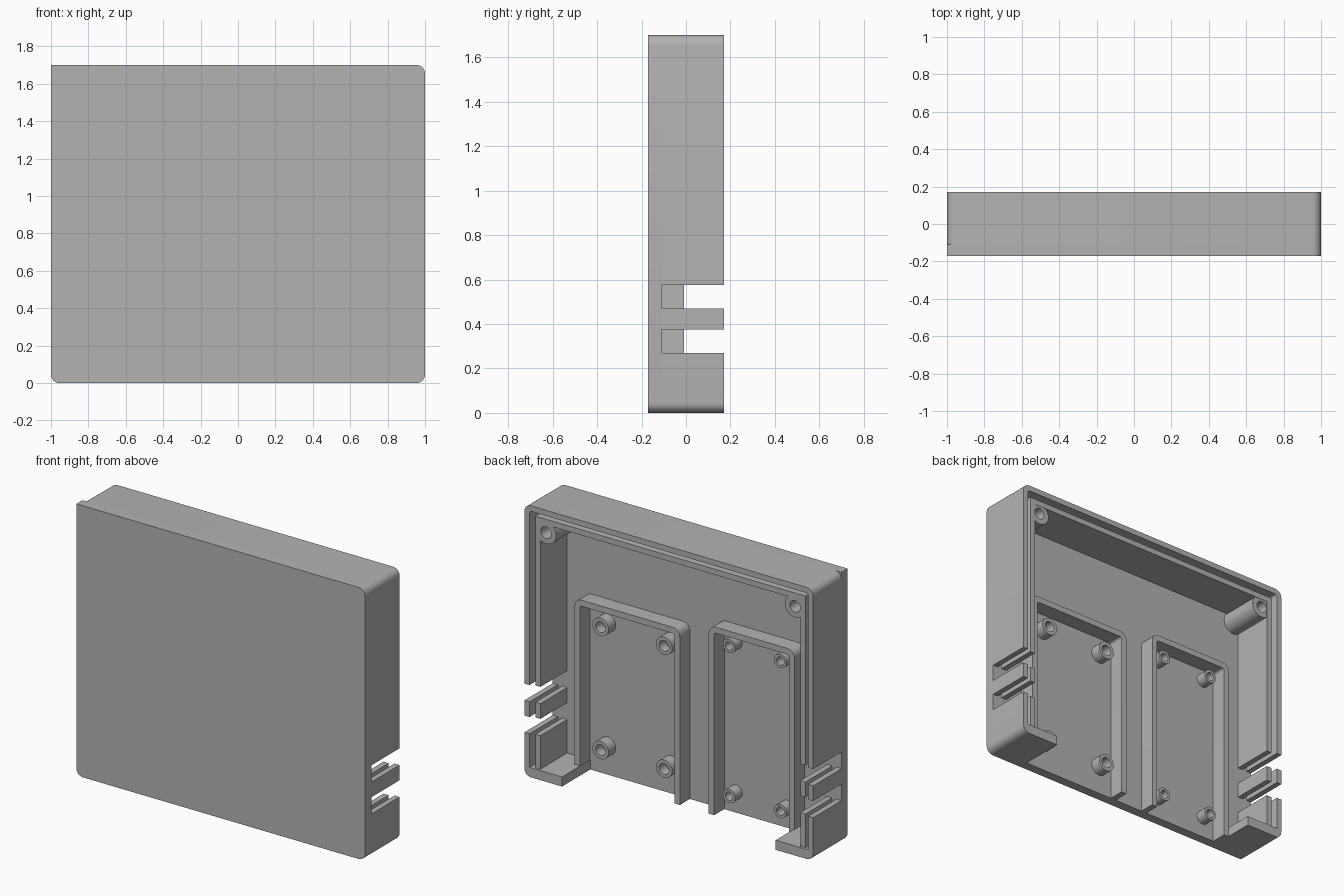
import bpy
import bmesh
import math
from mathutils import Vector

cube = bpy.data.objects.get("Cube")
if cube:
    bpy.data.objects.remove(cube)

grey = bpy.data.materials.new("plain_grey")
grey.use_nodes = True
grey.diffuse_color = (0.45, 0.45, 0.45, 1)
grey.node_tree.nodes["Principled BSDF"].inputs["Base Color"].default_value = (0.45, 0.45, 0.45, 1)

# Depth levels, front to back
FRONT, FLOOR, LOW, LIP, RIM = -0.17, -0.11, -0.01, 0.155, 0.17
TOP = 1.7


def finish(name, bm):
    bmesh.ops.recalc_face_normals(bm, faces=bm.faces)
    mesh = bpy.data.meshes.new(name)
    bm.to_mesh(mesh)
    bm.free()
    mesh.materials.append(grey)
    obj = bpy.data.objects.new(name, mesh)
    bpy.context.collection.objects.link(obj)
    bpy.ops.object.select_all(action='DESELECT')
    obj.select_set(True)
    bpy.context.view_layer.objects.active = obj
    bpy.ops.object.shade_smooth_by_angle(angle=math.radians(30))
    return obj


def fillet(corners, steps=6):
    """Round each square corner (x, z, radius) of an outline."""
    out = []
    n = len(corners)
    for i, (x, z, r) in enumerate(corners):
        p = Vector((x, z))
        if r <= 0:
            out.append(p)
            continue
        d1 = (Vector(corners[i - 1][:2]) - p).normalized()
        d2 = (Vector(corners[(i + 1) % n][:2]) - p).normalized()
        for k in range(steps + 1):
            t = math.pi / 2 * k / steps
            out.append(p + r * (d1 + d2) - r * (d2 * math.cos(t) + d1 * math.sin(t)))
    return out


def prism(name, corners, y0, y1):
    """Extrude an x-z outline along y."""
    bm = bmesh.new()
    face = bm.faces.new([bm.verts.new((p.x, y0, p.y)) for p in fillet(corners)])
    ext = bmesh.ops.extrude_face_region(bm, geom=[face], use_keep_orig=True)
    verts = [v for v in ext["geom"] if isinstance(v, bmesh.types.BMVert)]
    bmesh.ops.translate(bm, verts=verts, vec=(0, y1 - y0, 0))
    return finish(name, bm)


def block(name, x0, x1, z0, z1, y0, y1):
    return prism(name, [(x0, z0, 0), (x1, z0, 0), (x1, z1, 0), (x0, z1, 0)], y0, y1)


def arch(name, x0, x1, z0, z1, t, r, y0, y1):
    """Upside-down U wall of thickness t."""
    ri = max(r - t, 0.015) if r else 0
    a, b = x0 + t, x1 - t
    return prism(name, [(x0, z0, 0), (x0, z1, r), (x1, z1, r), (x1, z0, 0),
                        (b, z0, 0), (b, z1 - t, ri), (a, z1 - t, ri), (a, z0, 0)], y0, y1)


def post(name, x, z, radius, hole, y1):
    """Round post with a blind screw hole, turned about y."""
    bm = bmesh.new()
    prof = [(radius, FLOOR - 0.01), (radius, y1), (hole, y1), (hole, FLOOR + 0.005), (0, FLOOR + 0.005)]
    vs = [bm.verts.new((x + r, y, z)) for r, y in prof]
    es = [bm.edges.new(pair) for pair in zip(vs, vs[1:])]
    bmesh.ops.spin(bm, geom=vs + es, cent=(x, 0, z), axis=(0, 1, 0),
                   angle=math.tau, steps=32, use_merge=False, use_duplicate=False)
    bmesh.ops.remove_doubles(bm, verts=bm.verts, dist=0.0005)
    return finish(name, bm)


# Front plate, with one square corner
R = 0.045
prism("front_plate", [(-1, 0, R), (1, 0, R), (1, TOP, R), (-1, TOP, 0)], FRONT, FLOOR)

# Side and top walls above the cable slots
WALL, GAP, SILL, END = 0.035, 0.065, 0.06, 0.74
SLOT_LOW, TAB_LOW, TAB_HIGH, SLOT_HIGH = 0.27, 0.375, 0.47, 0.575
arch("outer_wall", -1, 1, SLOT_HIGH, TOP, WALL, R, FLOOR, RIM)
arch("inner_wall", -1 + GAP, 1 - GAP, SLOT_HIGH, TOP - GAP, WALL, 0, FLOOR, LIP)

for side, s in (("left", 1), ("right", -1)):
    # Bottom corner with its sill
    prism(side + "_bottom_corner",
          [(s * END, 0, 0), (s, 0, R), (s, SLOT_LOW, 0), (s * (1 - WALL), SLOT_LOW, 0),
           (s * (1 - WALL), SILL, 0), (s * END, SILL, 0)], FLOOR, RIM)
    inner, outer = s * (1 - GAP - WALL), s * (1 - GAP)
    block(side + "_inner_stub", inner, outer, SILL, SLOT_LOW, FLOOR, LIP)
    # Tabs between the slots
    block(side + "_outer_tab", s * (1 - WALL), s, TAB_LOW, TAB_HIGH, FLOOR, RIM)
    block(side + "_inner_tab", inner, outer, TAB_LOW, TAB_HIGH, FLOOR, LIP)
    # Corner screw boss
    post(side + "_screw_boss", s * 0.862, 1.55, 0.07, 0.036, LIP - 0.002)

# Low board bays, open at the bottom
arch("wide_bay_wall", 0.05, 0.78, 0, 1.1, 0.038, 0.05, FLOOR, LOW)
arch("narrow_bay_wall", -0.78 + 0.035, -0.15, 0, 1.18, 0.038, 0.05, FLOOR, LOW)

# Board standoffs
bays = (("wide", (0.18, 0.62), (0.18, 0.95), 0.056, 0.034),
        ("narrow", (-0.625, -0.27), (0.13, 1.07), 0.043, 0.026))
for bay, xs, zs, radius, hole in bays:
    for i, x in enumerate(xs):
        for j, z in enumerate(zs):
            post(f"{bay}_bay_standoff_{i}{j}", x, z, radius, hole, -0.04)
